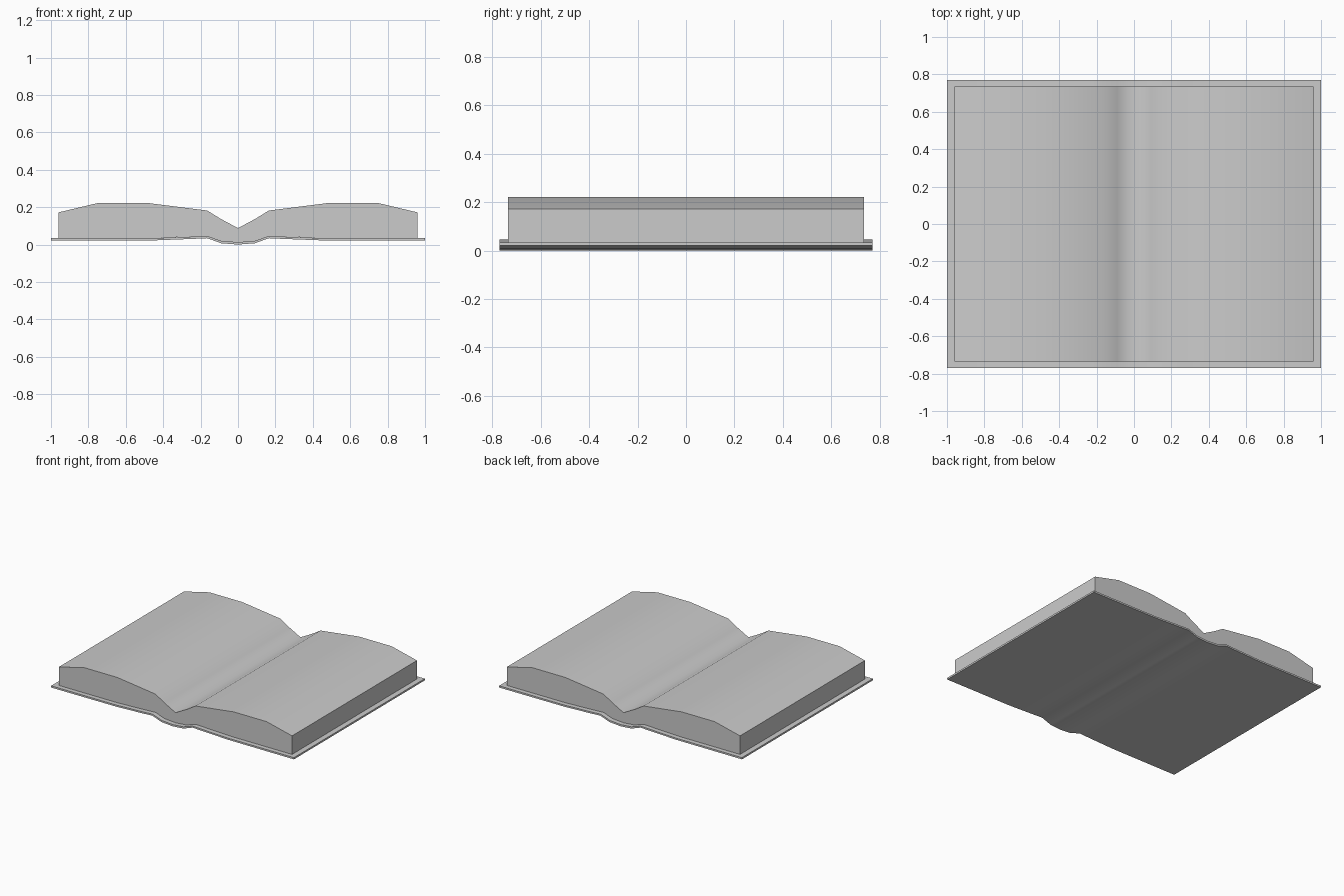
import bpy, bmesh, math

if "Cube" in bpy.data.objects:
    bpy.data.objects.remove(bpy.data.objects["Cube"])


def mirrored(half):
    """Half profile from the outer left edge to x = 0, completed to the right."""
    return half + [(-x, z) for x, z in reversed(half[:-1])]


def loft(name, lower, upper, depth, angle):
    """Closed slab between two profile lines of equal length, spanning +-depth in y."""
    bm = bmesh.new()
    grid = [[[bm.verts.new((x, y, z)) for x, z in line] for line in (lower, upper)]
            for y in (-depth, depth)]
    (fl, fu), (bl, bu) = grid
    n = len(lower)
    for i in range(n - 1):
        j = i + 1
        bm.faces.new((fu[i], fu[j], bu[j], bu[i]))
        bm.faces.new((fl[i], bl[i], bl[j], fl[j]))
        bm.faces.new((fl[i], fl[j], fu[j], fu[i]))
        bm.faces.new((bl[j], bl[i], bu[i], bu[j]))
    for i in (0, n - 1):
        bm.faces.new((fl[i], fu[i], bu[i], bl[i]))
    bmesh.ops.recalc_face_normals(bm, faces=bm.faces[:])
    mesh = bpy.data.meshes.new(name)
    bm.to_mesh(mesh)
    bm.free()
    obj = bpy.data.objects.new(name, mesh)
    bpy.context.collection.objects.link(obj)
    bpy.ops.object.select_all(action='DESELECT')
    obj.select_set(True)
    bpy.context.view_layer.objects.active = obj
    bpy.ops.object.shade_smooth_by_angle(angle=math.radians(angle))
    return obj


# Cover: thin boards with a rounded spine dipping in the middle
cover_low = mirrored([(-1.0, 0.021), (-0.46, 0.022), (-0.25, 0.03), (-0.165, 0.034),
                      (-0.09, 0.007), (0, 0.0)])
cover_top = mirrored([(-1.0, 0.034), (-0.46, 0.034), (-0.25, 0.042), (-0.165, 0.046),
                      (-0.09, 0.02), (0, 0.013)])
loft("cover", cover_low, cover_top, 0.77, 40)

# Page block: two curved stacks meeting at the gutter
pages_low = mirrored([(-0.96, 0.034), (-0.75, 0.034), (-0.48, 0.034),
                      (-0.165, 0.045), (-0.09, 0.019), (0, 0.012)])
pages_top = mirrored([(-0.96, 0.172), (-0.75, 0.222), (-0.48, 0.222),
                      (-0.165, 0.182), (-0.09, 0.136), (0, 0.088)])
loft("pages", pages_low, pages_top, 0.735, 65)
